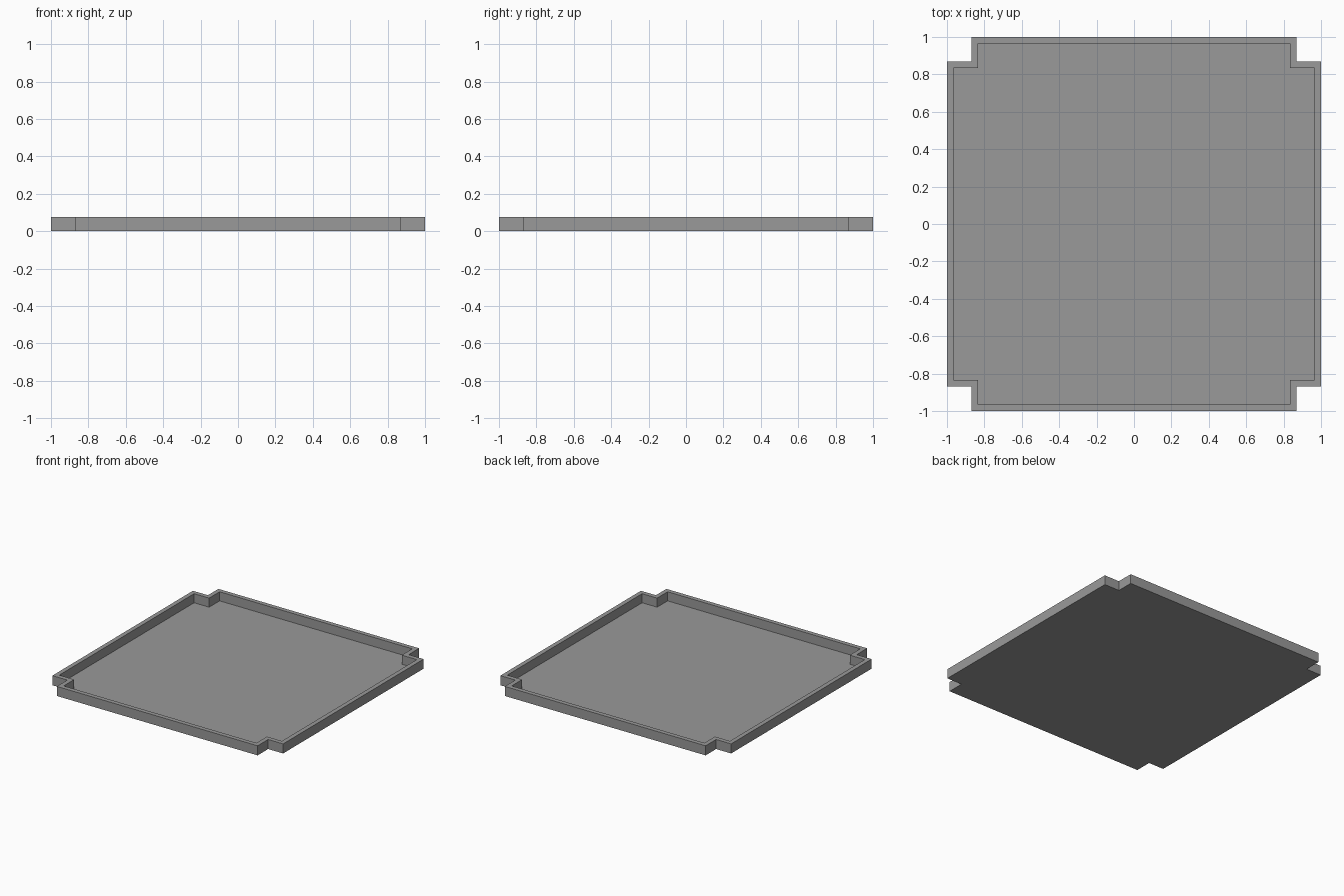
import bpy, bmesh

if "Cube" in bpy.data.objects:
    bpy.data.objects.remove(bpy.data.objects["Cube"])

HALF, NOTCH = 1.0, 0.87      # outer half size, start of corner notch
HEIGHT, WALL, FLOOR = 0.075, 0.035, 0.004

# Notched-square outline: one corner's three points, turned four times
corner = [(HALF, NOTCH), (NOTCH, NOTCH), (NOTCH, HALF)]
outline = []
for _ in range(4):
    outline += corner
    corner = [(-y, x) for x, y in corner]

bm = bmesh.new()
base = bm.faces.new([bm.verts.new((x, y, 0)) for x, y in outline])


def extrude_up(face, dz, keep):
    """Extrude one face along z and return the new cap."""
    geom = bmesh.ops.extrude_face_region(bm, geom=[face], use_keep_orig=keep)["geom"]
    bmesh.ops.translate(bm, vec=(0, 0, dz),
                        verts=[g for g in geom if isinstance(g, bmesh.types.BMVert)])
    return next(g for g in geom if isinstance(g, bmesh.types.BMFace))


# Solid block, then rim inset and recess pushed down to the floor
top = extrude_up(base, HEIGHT, True)
bmesh.ops.recalc_face_normals(bm, faces=bm.faces[:])
bmesh.ops.inset_region(bm, faces=[top], thickness=WALL, use_even_offset=True)
for v in top.verts:
    v.co.z = HEIGHT
recess = bmesh.ops.extrude_discrete_faces(bm, faces=[top])["faces"][0]
bmesh.ops.translate(bm, vec=(0, 0, FLOOR - HEIGHT), verts=recess.verts[:])
bmesh.ops.recalc_face_normals(bm, faces=bm.faces[:])

mesh = bpy.data.meshes.new("notched_tray")
bm.to_mesh(mesh)
bm.free()
tray = bpy.data.objects.new("notched_tray", mesh)
bpy.context.collection.objects.link(tray)

# Dark grey finish
grey = bpy.data.materials.new("dark_grey")
grey.diffuse_color = (0.32, 0.32, 0.32, 1)
grey.use_nodes = True
grey.node_tree.nodes["Principled BSDF"].inputs["Base Color"].default_value = grey.diffuse_color
mesh.materials.append(grey)
